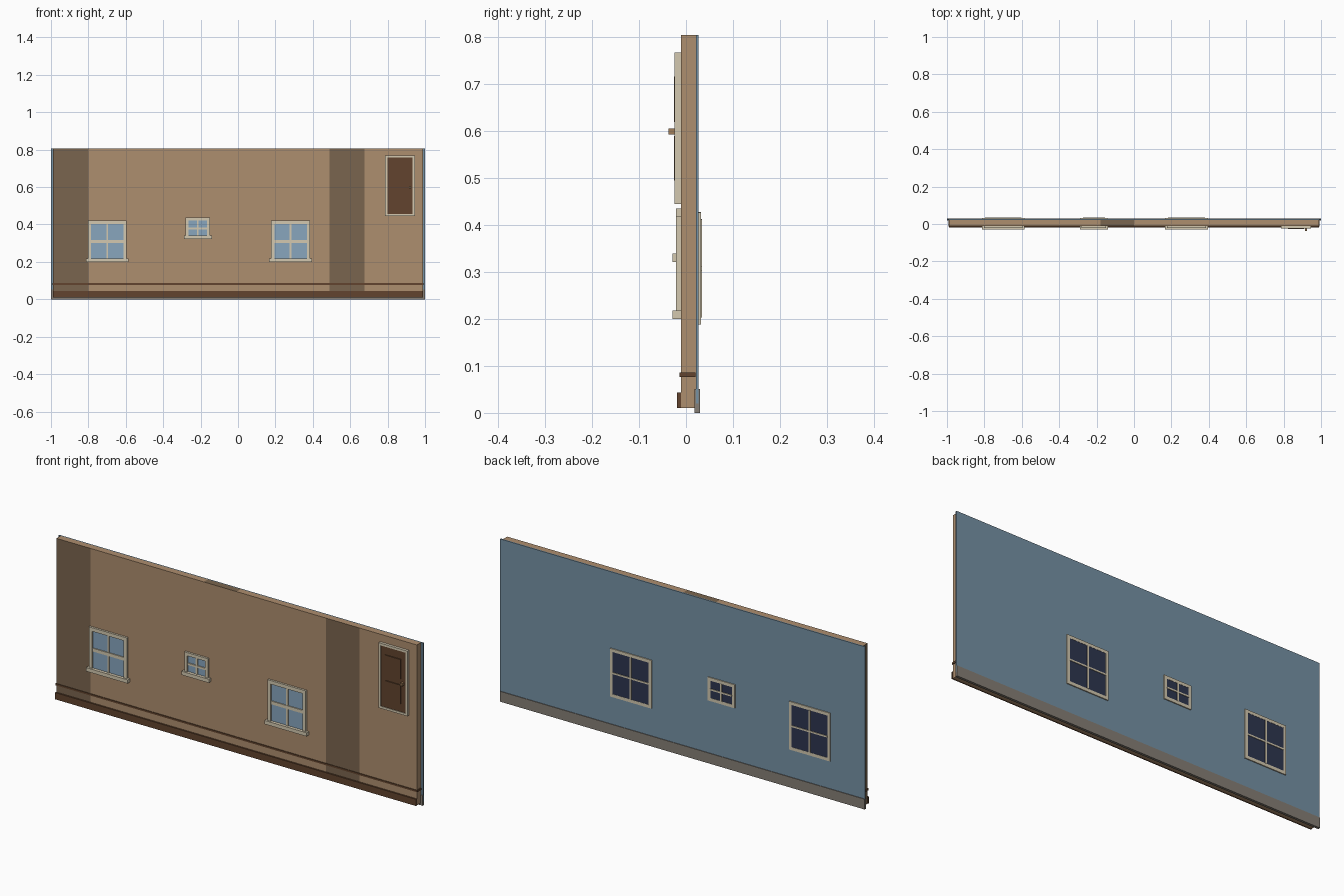
import bpy, bmesh

if "Cube" in bpy.data.objects:
    bpy.data.objects.remove(bpy.data.objects["Cube"])

def srgb(r, g, b):
    return tuple(((c / 255 + 0.055) / 1.055) ** 2.4 for c in (r, g, b)) + (1.0,)

def mat(name, *rgb):
    m = bpy.data.materials.new(name)
    m.diffuse_color = srgb(*rgb)
    m.use_nodes = True
    m.node_tree.nodes["Principled BSDF"].inputs["Base Color"].default_value = m.diffuse_color
    return m

TAN = mat("tan_plaster", 174, 142, 110)
SHADE = mat("dark_plaster", 122, 101, 78)
BROWN = mat("dark_brown_wood", 98, 68, 46)
BLUE = mat("blue_siding", 118, 146, 165)
TRIM = mat("cream_trim", 212, 201, 176)
PANE = mat("pale_glass", 136, 166, 190)
NIGHT = mat("night_glass", 46, 54, 80)
STONE = mat("grey_foundation", 134, 127, 118)
BRONZE = mat("bronze_knob", 160, 125, 88)

def finish(name, bm, mats):
    bmesh.ops.recalc_face_normals(bm, faces=bm.faces)
    me = bpy.data.meshes.new(name)
    bm.to_mesh(me)
    bm.free()
    for m in mats:
        me.materials.append(m)
    ob = bpy.data.objects.new(name, me)
    bpy.context.collection.objects.link(ob)
    return ob

def add_box(bm, x, y, z):
    vs = bmesh.ops.create_cube(bm, size=1)["verts"]
    for v in vs:
        for i, (a, b) in enumerate((x, y, z)):
            v.co[i] = a if v.co[i] < 0 else b

def boxes(name, m, *dims):
    bm = bmesh.new()
    for d in dims:
        add_box(bm, *d)
    return finish(name, bm, [m])

def frame(name, x, z, y, w):
    # four-sided surround of width w
    (x0, x1), (z0, z1) = x, z
    return boxes(name, TRIM,
                 ((x0, x0 + w), y, z), ((x1 - w, x1), y, z),
                 ((x0 + w, x1 - w), y, (z1 - w, z1)),
                 ((x0 + w, x1 - w), y, (z0, z0 + w)))

# inner wall: a box split into columns, some painted darker
XW, Y0, Y1, Z0, Z1 = 0.988, -0.011, 0.021, 0.01, 0.805
bm = bmesh.new()
add_box(bm, (-XW, XW), (Y0, Y1), (Z0, Z1))
for cut in (-0.80, -0.18, 0.0, 0.49, 0.675):
    bmesh.ops.bisect_plane(bm, geom=bm.verts[:] + bm.edges[:] + bm.faces[:],
                           plane_co=(cut, 0, 0), plane_no=(1, 0, 0))
bmesh.ops.recalc_face_normals(bm, faces=bm.faces)
for f in bm.faces:
    c, n = f.calc_center_median(), f.normal
    front = n.y < -0.5 and (c.x < -0.8 or 0.49 < c.x < 0.675)
    top = n.z > 0.5 and -0.18 < c.x < 0
    f.material_index = int(front or top or n.x < -0.5)
finish("inner_wall", bm, [TAN, SHADE])

# outer siding, foundation strip, skirting and rail
boxes("outer_siding", BLUE, ((-1, 1), (0.021, 0.027), (0.02, 0.805)))
boxes("foundation", STONE, ((-1, 1), (0.018, 0.030), (0.0, 0.051)))
boxes("skirting_board", BROWN, ((-0.99, 0.99), (-0.019, -0.011), (0.01, 0.043)))
boxes("wall_rail", BROWN, ((-0.992, 0.992), (-0.014, 0.020), (0.077, 0.086)))

def window(name, x, z, ext_z, rail, w):
    (x0, x1), (z0, z1) = x, z
    xm, zm = (x0 + x1) / 2, (z0 + z1) / 2
    # room side
    frame(name + "_inner_frame", x, z, (-0.021, -0.011), w)
    boxes(name + "_inner_glass", PANE,
          ((x0 + w, x1 - w), (-0.014, -0.011), (z0 + w, z1 - w)))
    boxes(name + "_inner_bars", TRIM,
          ((xm - 0.005, xm + 0.005), (-0.018, -0.012), (z0 + w, z1 - w)),
          ((x0 + w, x1 - w), (-0.019, -0.012), (zm - rail, zm + rail)))
    boxes(name + "_sill", TRIM,
          ((x0 - 0.01, x1 + 0.01), (-0.029, -0.011), (z0, z0 + 0.018)))
    # street side
    e0, e1 = ext_z
    ex0, ex1 = x0 - 0.009, x1 + 0.009
    em = (e0 + e1) / 2
    frame(name + "_outer_frame", (ex0, ex1), ext_z, (0.027, 0.032), 0.015)
    boxes(name + "_outer_glass", NIGHT,
          ((ex0 + 0.015, ex1 - 0.015), (0.027, 0.031), (e0 + 0.015, e1 - 0.015)))
    boxes(name + "_outer_bars", TRIM,
          ((xm - 0.004, xm + 0.004), (0.029, 0.034), (e0 + 0.015, e1 - 0.015)),
          ((ex0 + 0.015, ex1 - 0.015), (0.029, 0.034), (em - 0.004, em + 0.004)))

window("left_window", (-0.803, -0.595), (0.20, 0.42), (0.188, 0.427), 0.008, 0.018)
window("right_window", (0.176, 0.386), (0.20, 0.42), (0.188, 0.427), 0.008, 0.018)
window("small_window", (-0.28, -0.15), (0.322, 0.436), (0.312, 0.428), 0.005, 0.016)

# door with surround, raised panels and knob
frame("door_frame", (0.787, 0.945), (0.445, 0.768), (-0.024, -0.011), 0.011)
boxes("door_leaf", BROWN, ((0.797, 0.935), (-0.021, -0.011), (0.447, 0.758)))
boxes("door_panels", BROWN,
      ((0.823, 0.908), (-0.026, -0.020), (0.62, 0.717)),
      ((0.823, 0.908), (-0.026, -0.020), (0.495, 0.59)))
boxes("door_knob", BRONZE, ((0.914, 0.926), (-0.037, -0.020), (0.593, 0.606)))
